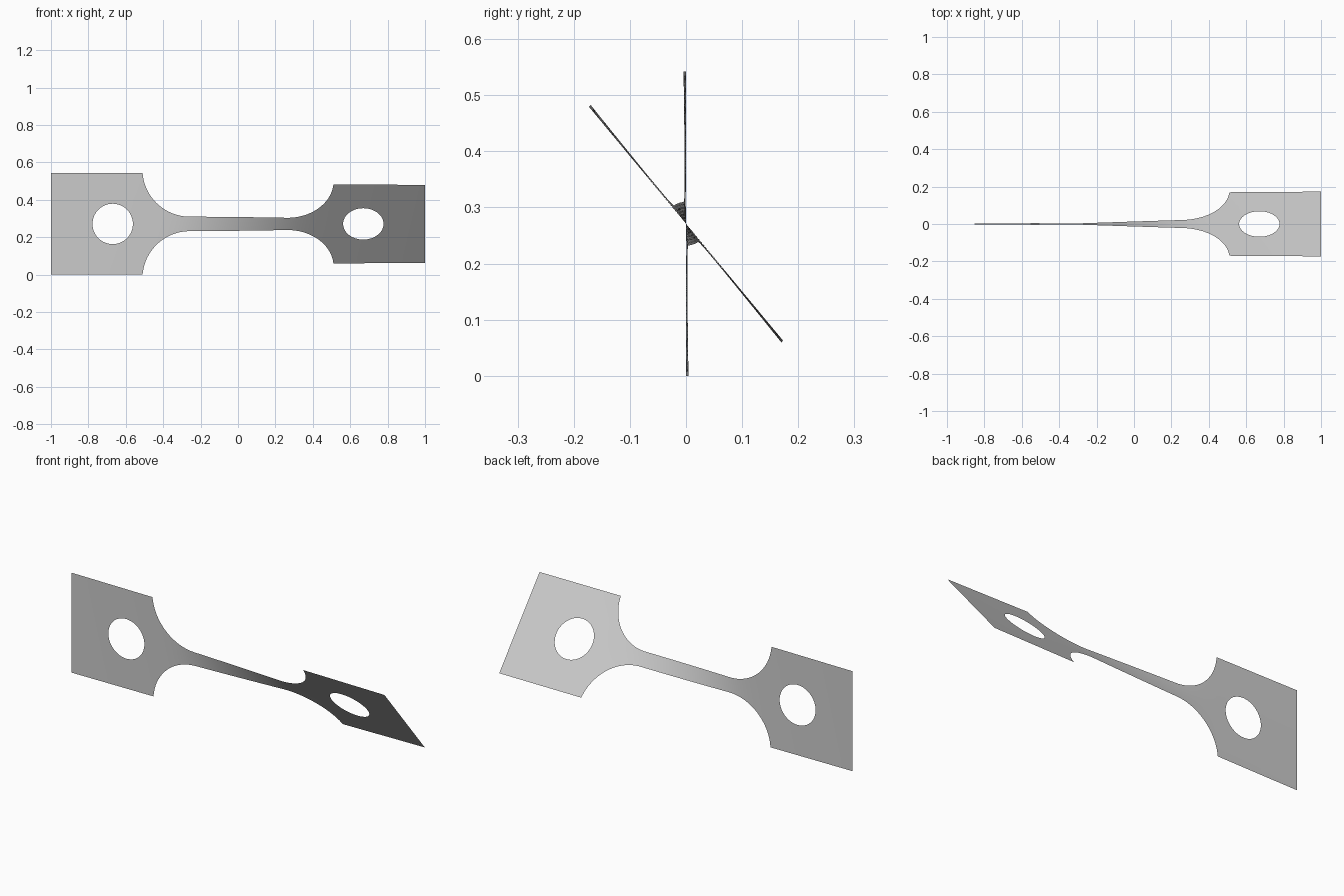
import bpy, bmesh
from math import sin, cos, pi, sqrt, radians

cube = bpy.data.objects.get("Cube")
if cube:
    bpy.data.objects.remove(cube, do_unlink=True)

# Specimen dimensions
GRIP, NECK = 0.271, 0.039          # half heights of grip and gauge
FILLET_END = 0.51                  # where the grip begins
FILLET_R = 0.252
FILLET_X = FILLET_END - sqrt(FILLET_R**2 - (NECK + FILLET_R - GRIP)**2)
HOLE_X, HOLE_R = 0.67, 0.108
TWIST = radians(39.7)
ROWS = 6


def half_height(x):
    """Outline of the strip: gauge, circular fillet, grip."""
    x = abs(x)
    if x <= FILLET_X:
        return NECK
    if x >= FILLET_END - 1e-6:
        return GRIP
    return NECK + FILLET_R - sqrt(FILLET_R**2 - (x - FILLET_X)**2)


def hole_edge(x):
    return sqrt(max(0.0, HOLE_R**2 - (abs(x) - HOLE_X)**2))


def spread(a, b, n):
    return [a + (b - a) * i / n for i in range(n)]


# Stations along the right half, dense round the hole and fillet
half = spread(0, FILLET_X, 16)
half += [FILLET_X + (FILLET_END - FILLET_X) * sin(pi / 2 * i / 24) for i in range(24)]
half += spread(FILLET_END, HOLE_X - HOLE_R, 3)
half += [HOLE_X - HOLE_R * cos(pi * i / 32) for i in range(32)]
half += spread(HOLE_X + HOLE_R, 1, 8) + [1.0]
stations = [-x for x in reversed(half[1:])] + half

# The narrow gauge twists far more than the stiff grips
angles = [0.0]
for a, b in zip(stations, stations[1:]):
    angles.append(angles[-1] + (b - a) * half_height((a + b) / 2) ** -1.7)
angles = [TWIST * a / angles[-1] for a in angles]

# Upper and lower strips, joined along the axis except at the holes
bm = bmesh.new()
for side in (1, -1):
    columns = []
    for x, angle in zip(stations, angles):
        inner, outer = hole_edge(x), half_height(x)
        column = []
        for r in range(ROWS + 1):
            v = side * (inner + (outer - inner) * r / ROWS)
            column.append(bm.verts.new((x, -v * sin(angle), GRIP + v * cos(angle))))
        columns.append(column)
    for a, b in zip(columns, columns[1:]):
        for r in range(ROWS):
            quad = [a[r], b[r], b[r + 1], a[r + 1]]
            bm.faces.new(quad if side > 0 else quad[::-1])
bmesh.ops.remove_doubles(bm, verts=bm.verts, dist=1e-5)

mesh = bpy.data.meshes.new("twisted_strip")
bm.to_mesh(mesh)
bm.free()
mesh.shade_smooth()
strip = bpy.data.objects.new("twisted_strip", mesh)
bpy.context.collection.objects.link(strip)

# Plain grey metal
grey = bpy.data.materials.new("light_grey")
grey.use_nodes = True
colour = (0.6, 0.6, 0.6, 1)
grey.diffuse_color = colour
grey.node_tree.nodes["Principled BSDF"].inputs["Base Color"].default_value = colour
mesh.materials.append(grey)
